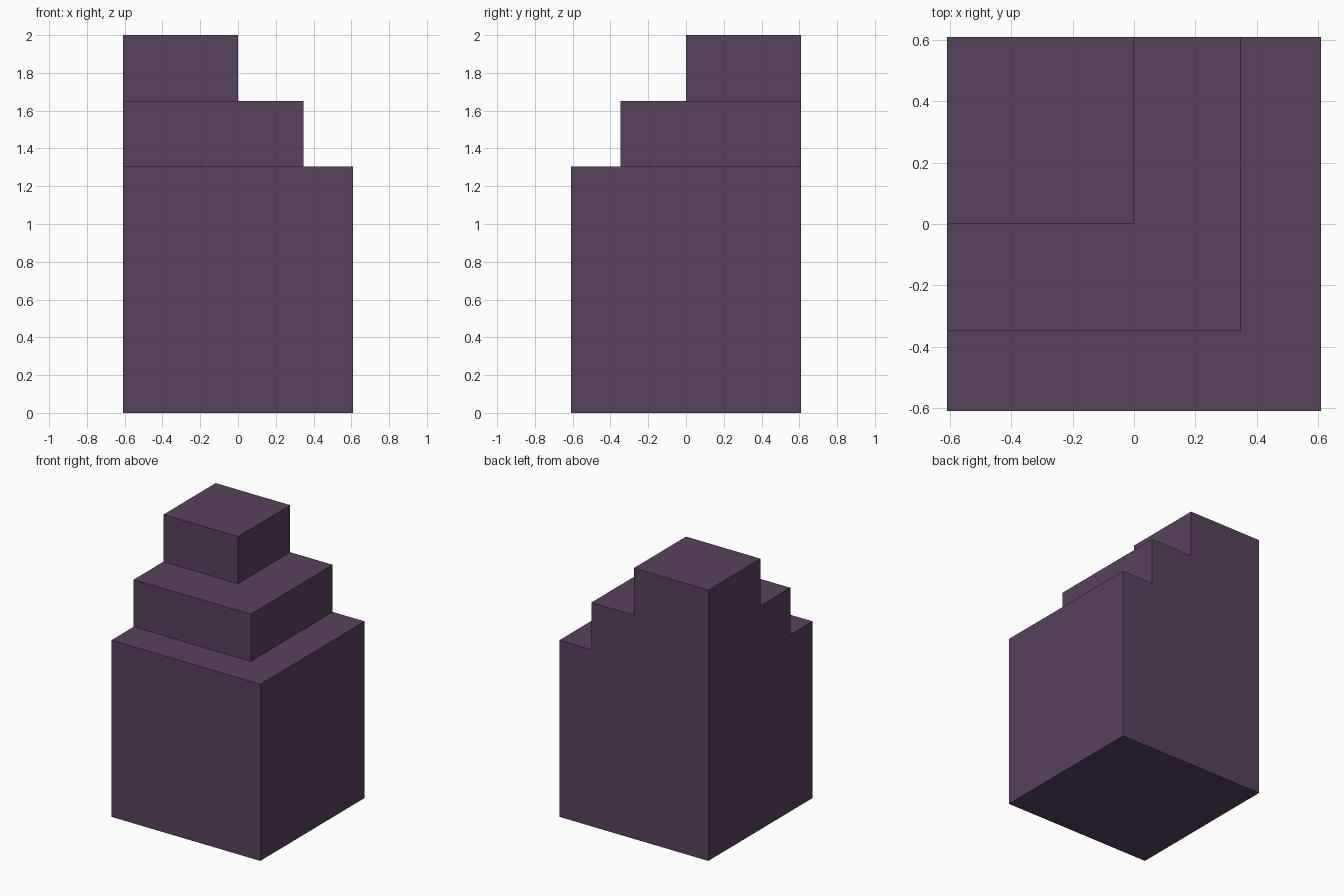
import bpy

if "Cube" in bpy.data.objects:
    bpy.data.objects.remove(bpy.data.objects["Cube"])

U = 2 / 23          # grid unit: the model is 23 units tall
HALF = 7 * U        # half width of the base

plum = bpy.data.materials.new("dark plum")
plum.diffuse_color = (0.098, 0.054, 0.109, 1)
plum.use_nodes = True
plum.node_tree.nodes["Principled BSDF"].inputs["Base Color"].default_value = plum.diffuse_color


def corner_block(name, width, z0, z1):
    """Square block kept flush with the back left corner of the base."""
    w, h = width * U, (z1 - z0) * U
    bpy.ops.mesh.primitive_cube_add(
        size=1, location=(-HALF + w / 2, HALF - w / 2, z0 * U + h / 2))
    block = bpy.context.object
    block.name = name
    block.scale = (w, w, h)
    bpy.ops.object.transform_apply(location=False, rotation=False, scale=True)
    block.data.materials.append(plum)


# Three tiers stepping back towards the corner
corner_block("base_tier", 14, 0, 15)
corner_block("middle_tier", 11, 15, 19)
corner_block("top_tier", 7, 19, 23)
